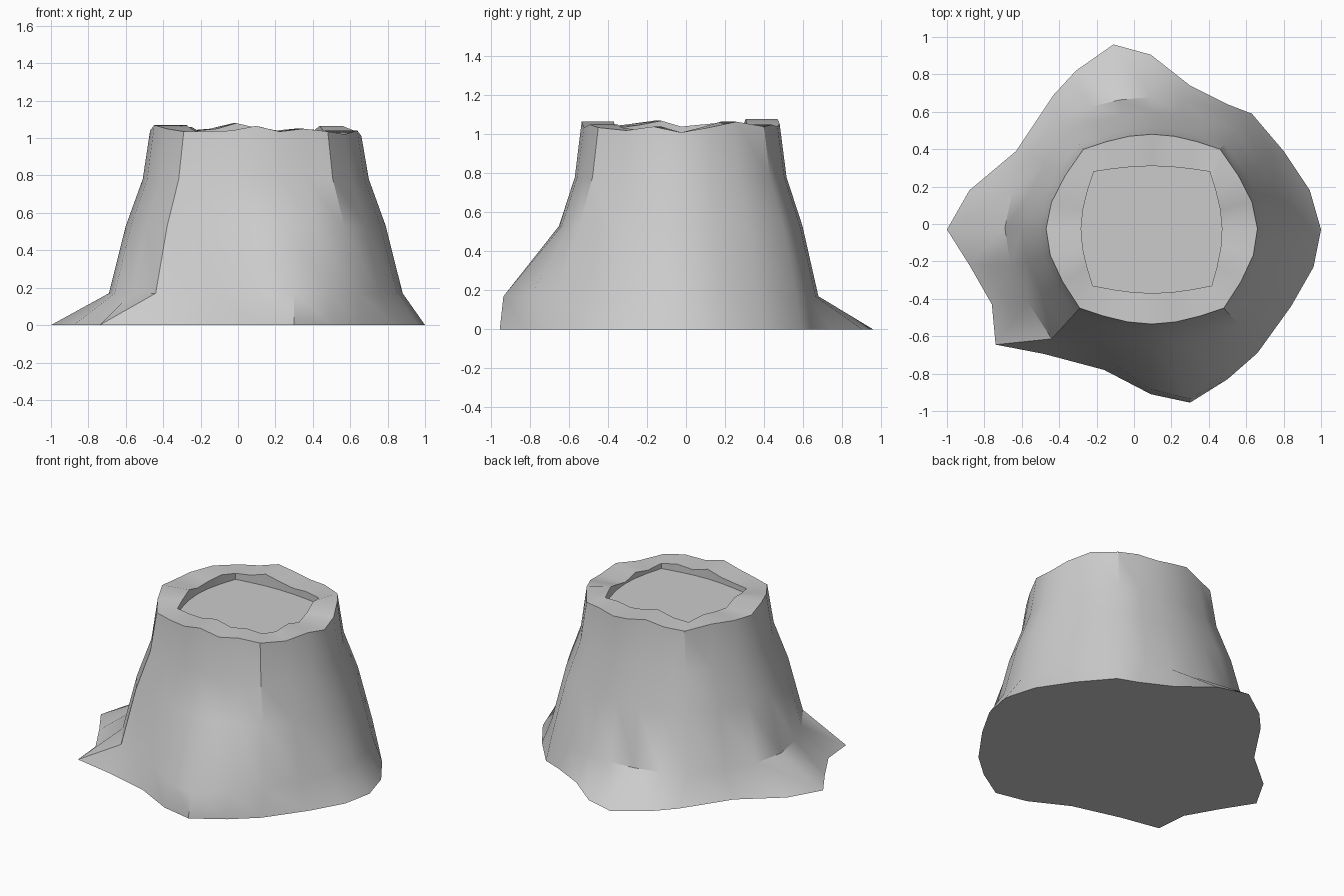
import bpy, bmesh, math

if "Cube" in bpy.data.objects:
    bpy.data.objects.remove(bpy.data.objects["Cube"])

CX, CY = 0.095, -0.03
N = 6  # segments per side, four sides

def squircle(corners, bulges):
    """Four-sided ring (clockwise from back right) whose sides bow outward."""
    out_dir = [(1, 0), (0, -1), (-1, 0), (0, 1)]
    pts = []
    for s in range(4):
        a, b = corners[s], corners[(s + 1) % 4]
        for i in range(N):
            t = i / N
            k = bulges[s] * math.sin(math.pi * t)
            pts.append((a[0] + (b[0] - a[0]) * t + out_dir[s][0] * k,
                        a[1] + (b[1] - a[1]) * t + out_dir[s][1] * k))
    return pts

def scaled(pts, s):
    return [(CX + (x - CX) * s, CY + (y - CY) * s) for x, y in pts]

rim = squircle([(.46, .40), (.48, -.45), (-.29, -.45), (-.27, .40)],
               [.19, .085, .19, .08])
inner = squircle([(.405, .28), (.415, -.33), (-.22, -.33), (-.215, .28)],
                 [.06, .04, .065, .03])

# Root outline on the ground
base = [(.63, .59), (.80, .39), (.94, .18), (1.0, -.03), (.96, -.23), (.84, -.44),
        (.66, -.69), (.50, -.83), (.30, -.955), (.09, -.91), (-.16, -.78), (-.48, -.695),
        (-.74, -.645), (-.76, -.43), (-.88, -.22), (-1.0, -.03), (-.88, .18), (-.63, .39),
        (-.43, .69), (-.31, .82), (-.11, .96), (.09, .905), (.30, .74), (.50, .64)]

# Uneven height of the cut edge
heights = [1.04, 1.065, 1.035, 1.01, 1.04, 1.02, 1.035, 1.05, 1.035, 1.065, 1.04, 1.035,
           1.035, 1.05, 1.07, 1.04, 1.05, 1.06, 1.04, 1.05, 1.08, 1.055, 1.04, 1.05]

# Root flare: the front root stays thick above the ground
flare = scaled(rim, 1.39)
for i, w in {6: .5, 7: .8, 8: .92, 9: .85, 10: .4}.items():
    flare[i] = tuple(f + (b - f) * w for f, b in zip(flare[i], base[i]))

bm = bmesh.new()

def ring(pts, z):
    zs = z if isinstance(z, list) else [z] * len(pts)
    return [bm.verts.new((x, y, h)) for (x, y), h in zip(pts, zs)]

rings = [ring(base, 0), ring(flare, .17), ring(scaled(rim, 1.23), .53),
         ring(scaled(rim, 1.07), .78), ring(rim, heights),
         ring(inner, heights), ring(inner, 1.0)]
for lo, hi in zip(rings, rings[1:]):
    for i in range(4 * N):
        j = (i + 1) % (4 * N)
        bm.faces.new((lo[i], lo[j], hi[j], hi[i]))
bm.faces.new(rings[0])    # underside
bm.faces.new(rings[-1])   # sunken cut surface
bmesh.ops.recalc_face_normals(bm, faces=bm.faces)

mesh = bpy.data.meshes.new("tree_stump")
bm.to_mesh(mesh)
bm.free()
stump = bpy.data.objects.new("tree_stump", mesh)
bpy.context.collection.objects.link(stump)
bpy.context.view_layer.objects.active = stump
stump.select_set(True)
bpy.ops.object.shade_smooth_by_angle(angle=math.radians(35))
